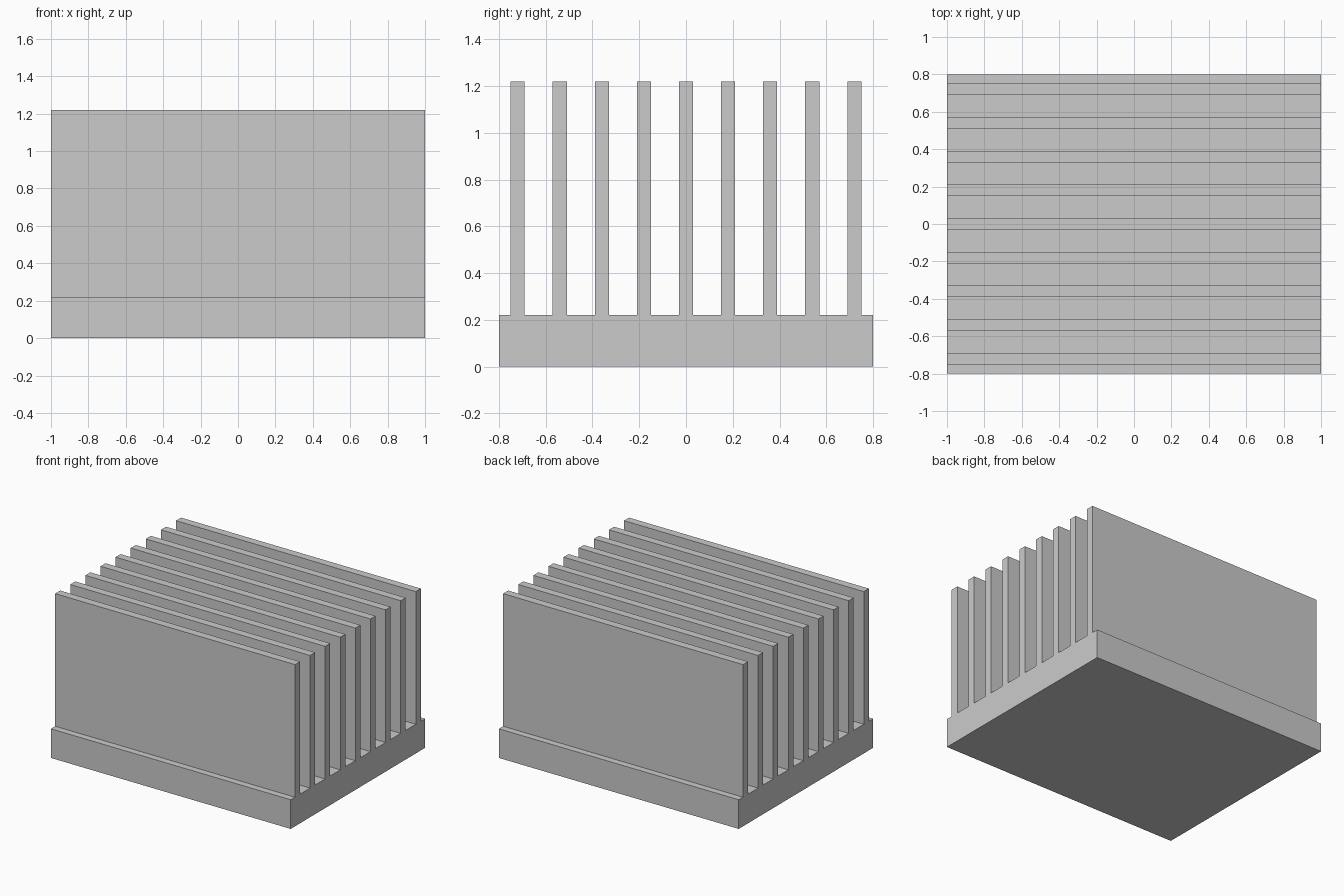
import bpy, bmesh

if "Cube" in bpy.data.objects:
    bpy.data.objects.remove(bpy.data.objects["Cube"])

LENGTH, HALF_WIDTH = 2.0, 0.8
BASE_TOP, FIN_TOP = 0.22, 1.22
FIN_COUNT, PITCH, FIN_THICK = 9, 0.18, 0.06

# Comb-shaped cross-section in the YZ plane: base slab plus evenly spaced fins
profile = [(-HALF_WIDTH, 0), (HALF_WIDTH, 0), (HALF_WIDTH, BASE_TOP)]
for i in reversed(range(FIN_COUNT)):
    y = (i - (FIN_COUNT - 1) / 2) * PITCH
    right, left = y + FIN_THICK / 2, y - FIN_THICK / 2
    profile += [(right, BASE_TOP), (right, FIN_TOP), (left, FIN_TOP), (left, BASE_TOP)]
profile.append((-HALF_WIDTH, BASE_TOP))

# Extrude the section along X into one solid
bm = bmesh.new()
face = bm.faces.new([bm.verts.new((-LENGTH / 2, y, z)) for y, z in profile])
result = bmesh.ops.extrude_face_region(bm, geom=[face], use_keep_orig=True)
moved = [g for g in result["geom"] if isinstance(g, bmesh.types.BMVert)]
bmesh.ops.translate(bm, verts=moved, vec=(LENGTH, 0, 0))
bmesh.ops.recalc_face_normals(bm, faces=bm.faces)

mesh = bpy.data.meshes.new("finned_heat_sink")
bm.to_mesh(mesh)
bm.free()
heat_sink = bpy.data.objects.new("finned_heat_sink", mesh)
bpy.context.collection.objects.link(heat_sink)
